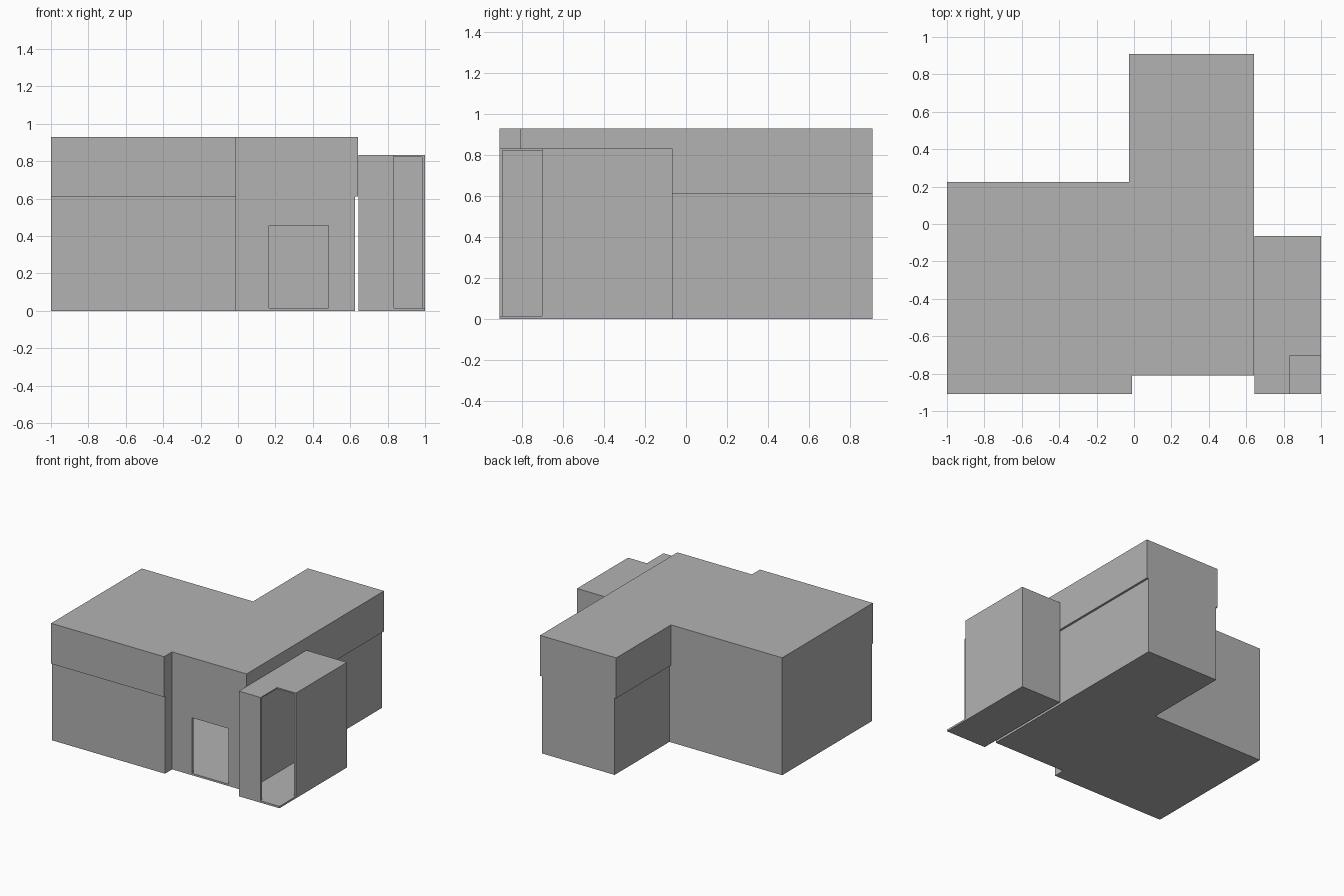
import bpy
import bmesh

if "Cube" in bpy.data.objects:
    bpy.data.objects.remove(bpy.data.objects["Cube"])

GREY = (0.448, 0.448, 0.448, 1.0)
grey = bpy.data.materials.new("plain_grey")
grey.use_nodes = True
grey.diffuse_color = GREY
grey.node_tree.nodes["Principled BSDF"].inputs["Base Color"].default_value = GREY

WALL = 0.015
ROOF = 0.01
BAND = 0.61
TOP = 0.93


def prism(name, outline, z0, z1):
    """Extrude a counter-clockwise floor plan between two heights."""
    bm = bmesh.new()
    base = bm.faces.new([bm.verts.new((x, y, z0)) for x, y in outline])
    grown = bmesh.ops.extrude_face_region(bm, geom=[base])["geom"]
    top = [v for v in grown if isinstance(v, bmesh.types.BMVert)]
    bmesh.ops.translate(bm, verts=top, vec=(0, 0, z1 - z0))
    bmesh.ops.recalc_face_normals(bm, faces=bm.faces)
    mesh = bpy.data.meshes.new(name)
    bm.to_mesh(mesh)
    bm.free()
    mesh.materials.append(grey)
    obj = bpy.data.objects.new(name, mesh)
    bpy.context.collection.objects.link(obj)
    return obj


def rect(x0, x1, y0, y1):
    return [(x0, y0), (x1, y0), (x1, y1), (x0, y1)]


def inset(outline, t):
    """Shrink a right-angled plan by the wall thickness."""
    def normal(a, b):
        dx, dy = b[0] - a[0], b[1] - a[1]
        length = abs(dx) + abs(dy)
        return -dy / length, dx / length

    result = []
    for i, p in enumerate(outline):
        n = normal(outline[i - 1], p)
        m = normal(p, outline[(i + 1) % len(outline)])
        result.append((p[0] + t * (n[0] + m[0]), p[1] + t * (n[1] + m[1])))
    return result


def cut(obj, outline, z0, z1):
    """Subtract a prism from an object."""
    cutter = prism("cutter", outline, z0, z1)
    cutter.hide_render = True
    mod = obj.modifiers.new("cut", "BOOLEAN")
    mod.operation = "DIFFERENCE"
    mod.solver = "EXACT"
    mod.object = cutter
    bpy.context.view_layer.objects.active = obj
    bpy.ops.object.modifier_apply(modifier=mod.name)
    bpy.data.objects.remove(cutter)


def house_plan(front, east, wing_west):
    return [(-1, front), (-0.01, front), (-0.01, -0.81), (east, -0.81),
            (east, 0.91), (wing_west, 0.91), (wing_west, 0.225), (-1, 0.225)]


# Lower storey: hollow walls on a floor slab, with a doorway in the recess
lower_plan = house_plan(-0.9, 0.625, -0.012)
lower_walls = prism("lower_walls", lower_plan, 0, BAND)
cut(lower_walls, inset(lower_plan, WALL), WALL, BAND + 0.1)
cut(lower_walls, rect(0.165, 0.485, -0.9, -0.75), WALL, 0.455)

# Upper band: slightly overhanging hollow box closed by the flat roof
upper_plan = house_plan(-0.91, 0.642, -0.026)
upper_band = prism("upper_band_and_roof", upper_plan, BAND, TOP)
cut(upper_band, inset(lower_plan, WALL), BAND - 0.1, TOP - ROOF)

# Side annex: hollow box with an open corner above its floor
annex_plan = rect(0.645, 1, -0.91, -0.065)
annex = prism("side_annex", annex_plan, 0, 0.833)
cut(annex, inset(annex_plan, WALL), WALL, 0.833 - ROOF)
cut(annex, rect(0.835, 1.1, -1.0, -0.703), WALL, 0.9)
